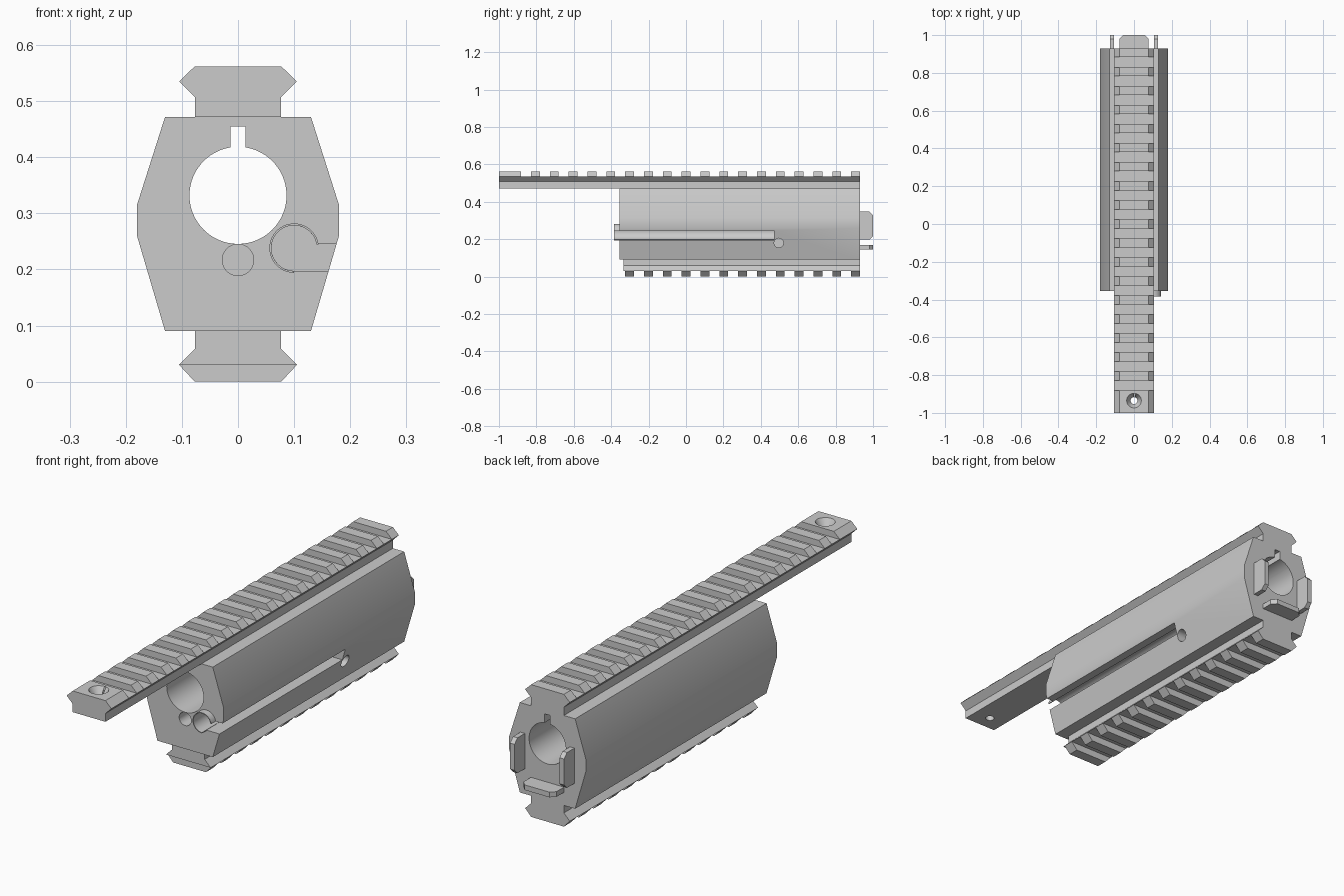
import bpy, bmesh, math
from mathutils import Matrix

if "Cube" in bpy.data.objects:
    bpy.data.objects.remove(bpy.data.objects["Cube"])

GREY = (0.6, 0.6, 0.6, 1)
metal = bpy.data.materials.new("plain grey")
metal.use_nodes = True
metal.diffuse_color = GREY
metal.node_tree.nodes["Principled BSDF"].inputs["Base Color"].default_value = GREY

BACK, FRONT, TIP = 0.93, -0.355, -1.0
PITCH, TOOTH = 0.1007, 0.0465
AXES = {"x": lambda u, v, t: (t, u, v),
        "y": lambda u, v, t: (u, t, v),
        "z": lambda u, v, t: (u, v, t)}


def add_object(name, bm):
    bmesh.ops.recalc_face_normals(bm, faces=bm.faces)
    mesh = bpy.data.meshes.new(name)
    bm.to_mesh(mesh)
    bm.free()
    mesh.materials.append(metal)
    obj = bpy.data.objects.new(name, mesh)
    bpy.context.collection.objects.link(obj)
    return obj


def add_prism(bm, points, start, end, axis="y"):
    place = AXES[axis]
    rings = [[bm.verts.new(place(u, v, t)) for u, v in points] for t in (start, end)]
    bm.faces.new(rings[0])
    bm.faces.new(rings[1])
    for i in range(len(points)):
        j = (i + 1) % len(points)
        bm.faces.new((rings[0][i], rings[0][j], rings[1][j], rings[1][i]))


def prism(name, points, start, end, axis="y"):
    bm = bmesh.new()
    add_prism(bm, points, start, end, axis)
    return add_object(name, bm)


def arc(u, v, radius, first=0, last=360, steps=48):
    count = steps if last - first == 360 else steps + 1
    angles = [math.radians(first + (last - first) * i / steps) for i in range(count)]
    return [(u + radius * math.cos(a), v + radius * math.sin(a)) for a in angles]


def rect(u0, u1, v0, v1):
    return [(u0, v0), (u1, v0), (u1, v1), (u0, v1)]


def mirrored(half):
    return half + [(-x, z) for x, z in reversed(half)]


def cut(target, cutters):
    # Apply the cutters, then discard them
    for cutter in cutters:
        mod = target.modifiers.new("cut", "BOOLEAN")
        mod.operation, mod.solver, mod.object = "DIFFERENCE", "EXACT", cutter
    bpy.context.view_layer.update()
    graph = bpy.context.evaluated_depsgraph_get()
    mesh = bpy.data.meshes.new_from_object(target.evaluated_get(graph))
    target.modifiers.clear()
    target.data = mesh
    for cutter in cutters:
        bpy.data.objects.remove(cutter)


# Body with bore, keyway, blind hole, side slot and cross hole
body = prism("body", mirrored([(0.13, 0.09), (0.18, 0.26), (0.18, 0.315), (0.13, 0.472)]),
             FRONT, BACK)
TUBE_X, TUBE_Z, TUBE_R = 0.1, 0.238, 0.044
SLOT_END = 0.47
cut(body, [
    prism("bore_cutter", arc(0, 0.332, 0.0865, steps=64), -0.5, 1.1),
    prism("keyway_cutter", rect(-0.013, 0.013, 0.35, 0.455), -0.5, 1.1),
    prism("blind_hole_cutter", arc(0, 0.217, 0.028), -0.5, 0.4),
    prism("tube_cutter", arc(TUBE_X, TUBE_Z, 0.0405), -0.5, SLOT_END),
    prism("slot_cutter", rect(TUBE_X, 0.3, 0.1965, 0.245), -0.5, SLOT_END),
    prism("cross_hole_cutter", arc(0.496, 0.18, 0.025, steps=32), 0.06, 0.3, "x"),
])

# Thin open tube standing out of the front
prism("tube_lip", arc(TUBE_X, TUBE_Z, TUBE_R, 9, 270)
      + arc(TUBE_X, TUBE_Z, 0.0405, 9, 270)[::-1], -0.385, FRONT + 0.002)


# Accessory rails with regular cross slots
def rail(name, half, start, teeth, z0, z1):
    obj = prism(name, mirrored(half), start, BACK)
    bm = bmesh.new()
    for i in range(teeth):
        end = BACK - TOOTH - i * PITCH
        begin = max(end - (PITCH - TOOTH), start - 0.02)
        add_prism(bm, rect(-0.2, 0.2, z0, z1), begin, end)
    cut(obj, [add_object("rail_slot_cutter", bm)])
    return obj


top_rail = rail("top_rail", [(0.077, 0.472), (0.077, 0.507), (0.105, 0.535), (0.077, 0.562)],
                TIP, 18, 0.535, 0.7)
rail("bottom_rail", [(0.077, 0.0), (0.105, 0.03), (0.077, 0.058), (0.077, 0.09)],
     -0.334, 13, -0.1, 0.03)

# Countersunk screw hole near the rail tip
HOLE_Y = -0.935
bm = bmesh.new()
bmesh.ops.create_cone(bm, cap_ends=True, segments=32, radius1=0.018, radius2=0.0415,
                      depth=0.04, matrix=Matrix.Translation((0, HOLE_Y, 0.5465)))
cut(top_rail, [add_object("countersink_cutter", bm),
               prism("screw_cutter", arc(0, HOLE_Y, 0.018, steps=32), 0.4, 0.7, "z")])


# Locating tabs on the back, with chamfered ends
def tab_outline(low, high, chamfer=0.02):
    return [(low, BACK - 0.002), (high, BACK - 0.002), (high, 1 - chamfer),
            (high - chamfer, 1), (low + chamfer, 1), (low, 1 - chamfer)]


prism("bottom_tab", tab_outline(-0.078, 0.078), 0.146, 0.168, "z")
side = [(y, z) for z, y in tab_outline(0.197, 0.347)]
prism("left_tab", side, 0.106, 0.127, "x")
prism("right_tab", side, -0.127, -0.106, "x")

# Smooth rounded surfaces, keep edges sharp
bpy.ops.object.select_all(action="DESELECT")
for obj in bpy.context.collection.objects:
    if obj.type == "MESH" and metal.name in obj.data.materials:
        obj.select_set(True)
        bpy.context.view_layer.objects.active = obj
bpy.ops.object.shade_smooth_by_angle(angle=math.radians(25))
